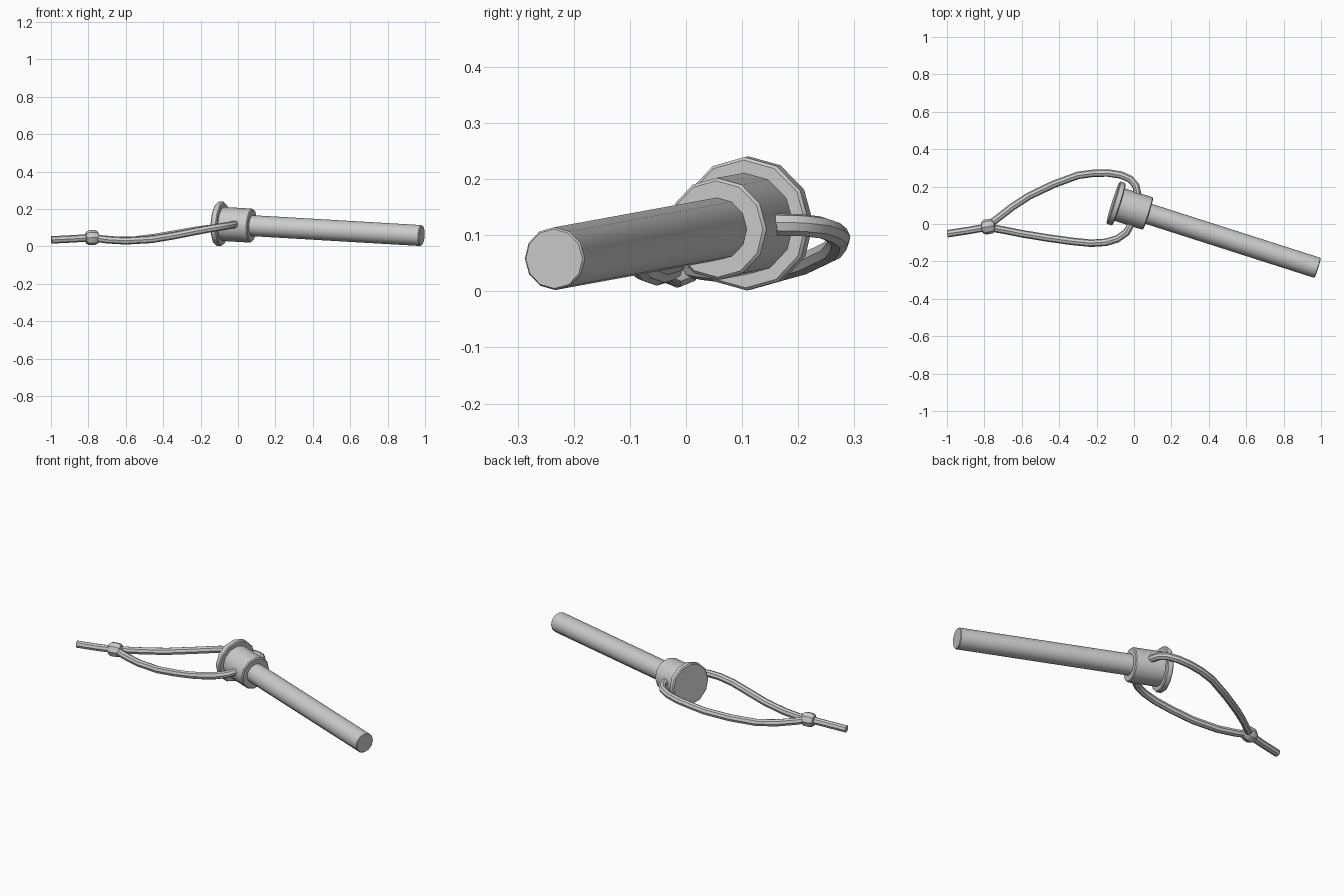
import bpy, bmesh, math
from mathutils import Vector, Matrix

if "Cube" in bpy.data.objects:
    bpy.data.objects.remove(bpy.data.objects["Cube"])

HEAD = Vector((-0.112, 0.115, 0.122))
TIP = Vector((0.982, -0.235, 0.058))
AXIS = (TIP - HEAD).normalized()


def smooth(obj):
    bpy.ops.object.select_all(action='DESELECT')
    obj.select_set(True)
    bpy.context.view_layer.objects.active = obj
    bpy.ops.object.shade_smooth_by_angle(angle=math.radians(35))


def lathe(name, profile, origin, axis, sides):
    """Closed solid turned from (distance along axis, radius) points."""
    q = axis.to_track_quat('Z', 'Y').to_matrix().to_4x4()
    m = Matrix.Translation(origin) @ q
    bm = bmesh.new()
    rings = []
    for d, r in profile:
        rings.append([bm.verts.new(m @ Vector((r * math.cos(a), r * math.sin(a), d)))
                      for a in (2 * math.pi * i / sides for i in range(sides))])
    for a, b in zip(rings, rings[1:]):
        for i in range(sides):
            j = (i + 1) % sides
            bm.faces.new((a[i], a[j], b[j], b[i]))
    bm.faces.new(rings[0][::-1])
    bm.faces.new(rings[-1])
    mesh = bpy.data.meshes.new(name)
    bm.to_mesh(mesh)
    bm.free()
    obj = bpy.data.objects.new(name, mesh)
    bpy.context.collection.objects.link(obj)
    smooth(obj)
    return obj


def cord(name, points, radius):
    """Eight-sided capped cord through the points."""
    cu = bpy.data.curves.new(name, 'CURVE')
    cu.dimensions = '3D'
    cu.bevel_depth = radius
    cu.bevel_resolution = 2
    cu.use_fill_caps = True
    sp = cu.splines.new('POLY')
    sp.points.add(len(points) - 1)
    for p, co in zip(sp.points, points):
        p.co = (*co, 1)
    obj = bpy.data.objects.new(name, cu)
    bpy.context.collection.objects.link(obj)
    bpy.ops.object.select_all(action='DESELECT')
    obj.select_set(True)
    bpy.context.view_layer.objects.active = obj
    bpy.ops.object.convert(target='MESH')
    obj = bpy.context.object
    obj.name = name
    for p in obj.data.polygons:
        p.use_smooth = True
    smooth(obj)


# Turned rod with collar and flanged head
length = (TIP - HEAD).length
lathe("rod_with_head", [
    (0, 0.113), (0.005, 0.119), (0.029, 0.119), (0.034, 0.114),
    (0.034, 0.091), (0.192, 0.091), (0.197, 0.086), (0.197, 0.056),
    (length - 0.004, 0.056), (length, 0.053)], HEAD, AXIS, 12)

# Cord loop passing through the collar, both ends meeting in the knot
cord("cord_loop", [
    (-0.78, -0.01, 0.048), (-0.73, 0.03, 0.04), (-0.65, 0.092, 0.033),
    (-0.56, 0.15, 0.033), (-0.43, 0.212, 0.05), (-0.30, 0.26, 0.073),
    (-0.22, 0.271, 0.087), (-0.14, 0.273, 0.097), (-0.07, 0.262, 0.106),
    (-0.02, 0.24, 0.114), (0.01, 0.205, 0.118), (0.02, 0.16, 0.119),
    (0.0, 0.08, 0.119), (-0.015, 0.0, 0.118), (-0.04, -0.045, 0.113),
    (-0.09, -0.08, 0.105), (-0.15, -0.098, 0.095), (-0.23, -0.103, 0.08),
    (-0.33, -0.093, 0.06), (-0.46, -0.075, 0.038), (-0.60, -0.052, 0.03),
    (-0.70, -0.032, 0.036), (-0.78, -0.018, 0.048)], 0.02)

# Loose tail of the cord
cord("cord_tail", [(-0.77, -0.014, 0.048), (-0.88, -0.034, 0.041),
                   (-0.998, -0.052, 0.035)], 0.02)

# Round knot
lathe("knot", [(-0.036, 0.02), (-0.033, 0.03), (-0.018, 0.04), (0.018, 0.04),
               (0.033, 0.03), (0.036, 0.02)],
      Vector((-0.78, -0.014, 0.047)), Vector((1, 0.16, 0.03)).normalized(), 8)
